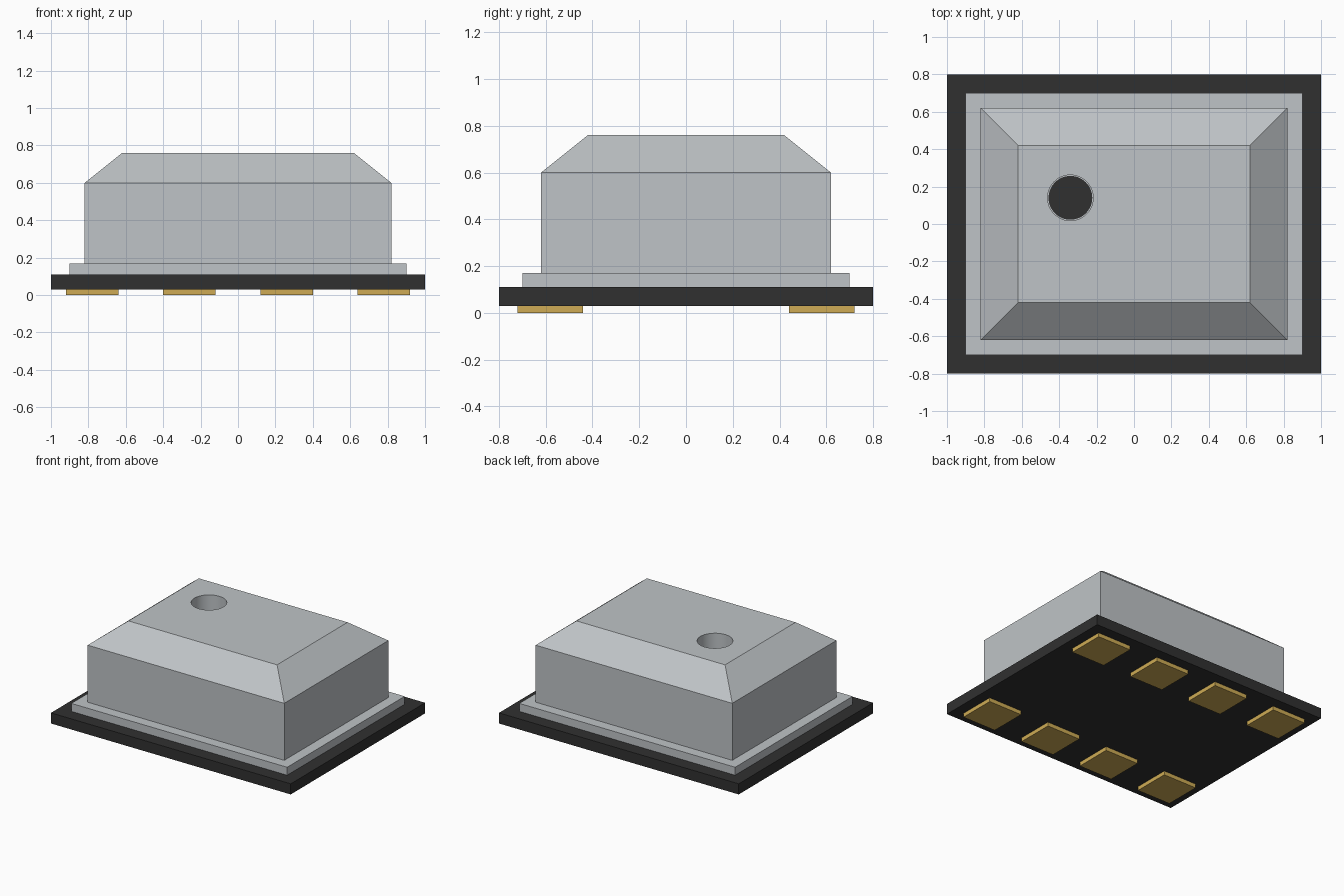
import bpy
import bmesh
from mathutils import Matrix

old = bpy.data.objects.get("Cube")
if old:
    bpy.data.objects.remove(old, do_unlink=True)


def material(name, rgb):
    mat = bpy.data.materials.new(name)
    mat.use_nodes = True
    color = (*rgb, 1)
    mat.diffuse_color = color
    mat.node_tree.nodes["Principled BSDF"].inputs["Base Color"].default_value = color
    return mat


metal = material("silver metal", (0.52, 0.55, 0.57))
black = material("board black", (0.03, 0.03, 0.03))
gold = material("gold", (0.62, 0.41, 0.09))


def add_object(name, bm, mat):
    bmesh.ops.recalc_face_normals(bm, faces=bm.faces)
    mesh = bpy.data.meshes.new(name)
    bm.to_mesh(mesh)
    bm.free()
    mesh.materials.append(mat)
    obj = bpy.data.objects.new(name, mesh)
    bpy.context.collection.objects.link(obj)
    return obj


def stacked_box(name, levels, mat, x=0, y=0):
    """Closed solid through rectangles given as (half width, half depth, height)."""
    bm = bmesh.new()
    rings = [[bm.verts.new((x + sx * w, y + sy * d, z))
              for sx, sy in ((-1, -1), (1, -1), (1, 1), (-1, 1))]
             for w, d, z in levels]
    bm.faces.new(rings[0])
    bm.faces.new(rings[-1])
    for low, high in zip(rings, rings[1:]):
        for i in range(4):
            j = (i + 1) % 4
            bm.faces.new((low[i], low[j], high[j], high[i]))
    return add_object(name, bm, mat)


def cylinder(name, radius, bottom, top, mat, x, y):
    bm = bmesh.new()
    bmesh.ops.create_cone(bm, cap_ends=True, segments=48, radius1=radius, radius2=radius,
                          depth=top - bottom,
                          matrix=Matrix.Translation((x, y, (bottom + top) / 2)))
    return add_object(name, bm, mat)


# Circuit board
stacked_box("board", [(1, 0.8, 0.03), (1, 0.8, 0.11)], black)

# Metal lid: flange, straight walls and sloped shoulders
lid = stacked_box("lid", [(0.9, 0.7, 0.11), (0.9, 0.7, 0.17), (0.82, 0.62, 0.17),
                          (0.82, 0.62, 0.6), (0.62, 0.42, 0.76)], metal)

# Sound port bored into the lid, with a dark floor
port_x, port_y, port_floor = -0.34, 0.14, 0.52
cutter = cylinder("port_cutter", 0.122, port_floor, 0.9, metal, port_x, port_y)
cutter.hide_render = True
cutter.hide_viewport = True
bore = lid.modifiers.new("port", "BOOLEAN")
bore.operation = "DIFFERENCE"
bore.solver = "EXACT"
bore.object = cutter
bpy.context.view_layer.update()
bored = bpy.data.meshes.new_from_object(lid.evaluated_get(bpy.context.evaluated_depsgraph_get()))
lid.modifiers.clear()
lid.data = bored
bpy.data.objects.remove(cutter, do_unlink=True)
cylinder("port_floor", 0.117, port_floor, port_floor + 0.008, black, port_x, port_y)

# Smooth the bore, keep the folded edges crisp
bpy.ops.object.select_all(action="DESELECT")
lid.select_set(True)
bpy.context.view_layer.objects.active = lid
bpy.ops.object.shade_smooth_by_angle(angle=0.4)

# Two rows of solder pads under the board
for row, y in (("front", -0.58), ("back", 0.58)):
    for i in range(4):
        stacked_box(f"{row}_pad_{i + 1}", [(0.14, 0.14, 0), (0.14, 0.14, 0.03)],
                    gold, -0.78 + i * 0.52, y)
